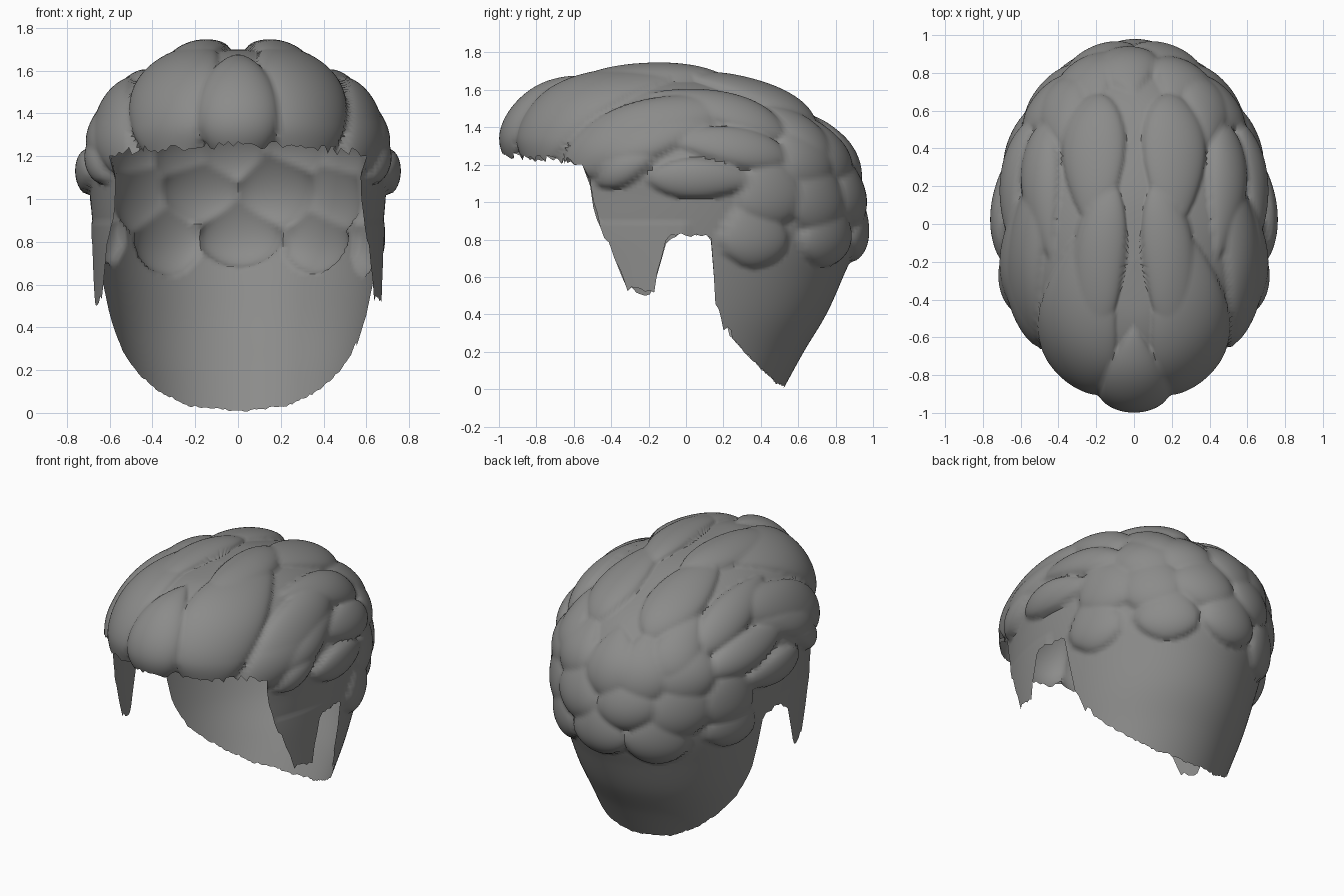
import bpy, bmesh, math, random
from mathutils import Vector

random.seed(4)
if "Cube" in bpy.data.objects:
    bpy.data.objects.remove(bpy.data.objects["Cube"])

hair = bpy.data.materials.new("hair grey")
hair.use_nodes = True
hair.diffuse_color = (0.26, 0.26, 0.255, 1)
hair.node_tree.nodes["Principled BSDF"].inputs["Base Color"].default_value = hair.diffuse_color

# Cap sections from crown to nape: height, half width, front y, back y
SECTIONS = [(1.7, 0, -.2, -.2), (1.68, .2, -.5, .12), (1.61, .39, -.7, .38),
            (1.5, .54, -.83, .63), (1.35, .64, -.91, .79), (1.2, .7, -.89, .88),
            (1, .69, -.9, .93), (.8, .67, -.92, .92), (.6, .64, -.87, .84),
            (.4, .6, -.8, .75), (.2, .55, -.75, .63), (0, .5, -.7, .52)]
LAST = len(SECTIONS) - 1
CENTRE = Vector((0, 0, 1))

# Hem height by angle from the front: fringe, sideburn, ear gap, nape
HEM = [(0, 1.25), (25, 1.22), (53, 1.19), (55, 1.08), (57, .95), (61, .83), (65, .69),
       (68, .52), (78, .49), (81, .66), (84, .79), (90, .82), (99, .78), (101, .46),
       (106, .32), (120, .19), (134, .1), (152, .03), (180, 0)]


def section(t):
    """Smooth interpolation between the cap sections."""
    i = min(int(t), LAST - 1)
    f = t - i
    p = [SECTIONS[max(0, min(LAST, i + k))] for k in (-1, 0, 1, 2)]
    return [b + f * (c - a + f * (2 * a - 5 * b + 4 * c - d + f * (3 * (b - c) + d - a))) / 2
            for a, b, c, d in zip(*p)]


def cap_point(angle, t):
    z, w, front, back = section(t)
    mid = -.2 * max(0, 1 - t / 4)
    c = math.cos(angle)
    if c > 0 and z < .9:
        w = max(w, .685)
    y = mid + (front - mid) * c if c > 0 else mid - (back - mid) * c
    return Vector((w * math.sin(angle), y, z))


def hem_level(angle):
    """Section parameter at which the ragged hem is reached."""
    deg = abs(math.degrees(angle))
    for (a, za), (b, zb) in zip(HEM, HEM[1:]):
        if a <= deg <= b:
            z = za + (zb - za) * (deg - a) / (b - a)
            break
    z += random.uniform(0, .04 if deg < 110 else .012)
    low, high = 0, LAST
    for _ in range(25):
        m = (low + high) / 2
        low, high = (m, high) if section(m)[0] > z else (low, m)
    return low


class Lock:
    """Teardrop swelling of the cap from a thin end to a full end."""

    def __init__(self, thin, full, width, height=.06, skew=1.4):
        self.a = Vector(thin)
        self.along = Vector(full) - self.a
        middle = self.a + self.along / 2 - CENTRE
        self.side = self.along.cross(middle).normalized()
        self.normal = self.side.cross(self.along).normalized()
        self.depth = self.normal.dot(self.a - CENTRE)
        self.width, self.height, self.skew = width, height, skew

    def rise(self, point):
        ray = point - CENTRE
        facing = ray.dot(self.normal) / self.depth
        if facing <= .15:
            return 0
        local = CENTRE + ray / facing - self.a
        u = local.dot(self.along) / self.along.length_squared
        if not 0 < u < 1:
            return 0
        swell = math.sin(math.pi * u ** self.skew) ** .6
        v = local.dot(self.side) / (self.width * swell)
        if abs(v) >= 1:
            return 0
        return self.height * swell * math.sqrt(1 - v * v)


# Centre front lock
locks = [Lock((0, -.55, 1.68), (0, -.97, 1.15), .18, .09)]

# Mirrored locks: thin end, full end, half width
PAIRS = [
    ((.17, .1, 1.7), (.28, -.88, 1.12), .18),      # fringe
    ((.22, -.75, 1.5), (.13, .25, 1.69), .13),     # top
    ((.2, -.1, 1.7), (.21, .75, 1.45), .17),       # crown
    ((.42, .42, 1.55), (.5, -.7, 1.12), .13),      # temple fringe
    ((.45, -.2, 1.6), (.52, .6, 1.38), .13),       # upper side
    ((.58, .2, 1.45), (.64, -.52, 1.2), .11),      # brow side
    ((.66, -.15, 1.35), (.6, .62, 1.25), .12),     # middle side
    ((.68, -.1, 1.3), (.66, -.52, 1.1), .09),      # temple
    ((.7, .45, 1.12), (.72, -.22, 1.13), .11),     # above the ear
    ((.38, .4, 1.55), (.4, .85, 1.2), .16),        # outer crown
]
for thin, full, width in PAIRS:
    for s in (1, -1):
        locks.append(Lock((s * thin[0], *thin[1:]), (s * full[0], *full[1:]), width))

# Staggered rows of hanging locks around the back
for top, bottom, count, reach in [(1.5, 1.08, 5, 40), (1.25, .85, 6, 62), (1.05, .64, 5, 66)]:
    for k in range(count):
        deg = reach * (2 * k / (count - 1) - 1)
        a = math.radians(deg)
        b = math.radians(deg + random.uniform(-8, 8))
        locks.append(Lock((.6 * math.sin(a), .75 * math.cos(a), top),
                          (.72 * math.sin(b), .95 * math.cos(b), bottom + random.uniform(-.04, .04)),
                          .19, .055))

# Cap skinned in level rows that stop at the hem, then swollen into locks
COLUMNS, STEPS = 216, 132
bm = bmesh.new()
rows = []
for k in range(COLUMNS):
    angle = -math.pi + 2 * math.pi * k / COLUMNS
    end = hem_level(angle)
    rows.append([bm.verts.new(cap_point(angle, min(end, LAST * j / STEPS)))
                 for j in range(STEPS + 1)])
for r, s in zip(rows, rows[1:] + rows[:1]):
    for j in range(STEPS):
        bm.faces.new((r[j], s[j], s[j + 1], r[j + 1]))
bmesh.ops.remove_doubles(bm, verts=bm.verts, dist=.0003)
bmesh.ops.recalc_face_normals(bm, faces=bm.faces)
bm.normal_update()
if sum(f.normal.dot(f.calc_center_median() - CENTRE) for f in bm.faces) < 0:
    bmesh.ops.reverse_faces(bm, faces=bm.faces)
    bm.normal_update()
moves = [(v, v.normal * max(lock.rise(v.co) for lock in locks)) for v in bm.verts]
for v, move in moves:
    v.co += move

mesh = bpy.data.meshes.new("hair")
bm.to_mesh(mesh)
bm.free()
mesh.materials.append(hair)
obj = bpy.data.objects.new("hair", mesh)
bpy.context.collection.objects.link(obj)
bpy.ops.object.select_all(action='DESELECT')
obj.select_set(True)
bpy.context.view_layer.objects.active = obj
bpy.ops.object.shade_smooth_by_angle(angle=math.radians(50))
